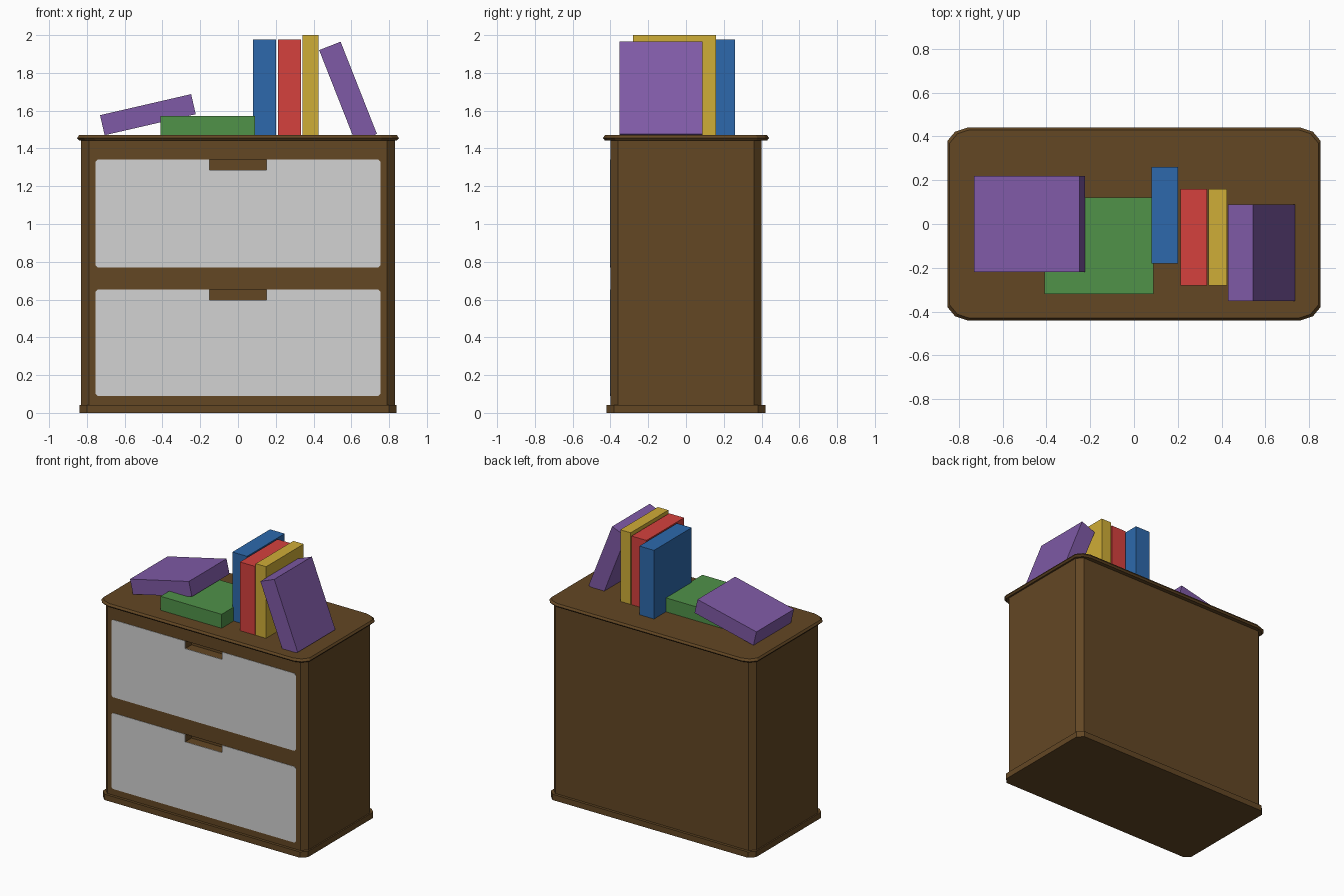
import bpy, bmesh, math

if "Cube" in bpy.data.objects:
    bpy.data.objects.remove(bpy.data.objects["Cube"])


def lin(c):
    c /= 255
    return c / 12.92 if c <= 0.04045 else ((c + 0.055) / 1.055) ** 2.4


def material(name, r, g, b):
    m = bpy.data.materials.new(name)
    m.diffuse_color = (lin(r), lin(g), lin(b), 1)
    m.use_nodes = True
    m.node_tree.nodes["Principled BSDF"].inputs["Base Color"].default_value = m.diffuse_color
    return m


BROWN = material("brown_wood", 99, 71, 36)
PALE = material("pale_grey", 210, 210, 210)
PURPLE = material("purple", 127, 90, 166)
GREEN = material("green", 80, 146, 73)
BLUE = material("blue", 45, 105, 172)
RED = material("red", 213, 65, 61)
YELLOW = material("yellow", 207, 173, 55)


def loft(name, rings, mat):
    """Closed solid through a stack of point rings."""
    bm = bmesh.new()
    vs = [[bm.verts.new(p) for p in ring] for ring in rings]
    n = len(vs[0])
    for a, b in zip(vs, vs[1:]):
        for i in range(n):
            j = (i + 1) % n
            bm.faces.new((a[i], a[j], b[j], b[i]))
    bm.faces.new(vs[0][::-1])
    bm.faces.new(vs[-1])
    bmesh.ops.recalc_face_normals(bm, faces=bm.faces)
    me = bpy.data.meshes.new(name)
    bm.to_mesh(me)
    bm.free()
    me.materials.append(mat)
    ob = bpy.data.objects.new(name, me)
    bpy.context.collection.objects.link(ob)
    return ob


def outline(hx, hy, z, corner):
    """Rectangle ring whose corners follow (inset x, inset y) points."""
    pts = []
    for sx, sy in ((1, 1), (-1, 1), (-1, -1), (1, -1)):
        c = [(sx * (hx - dx), sy * (hy - dy), z) for dx, dy in corner]
        pts += c if sx * sy > 0 else c[::-1]
    return pts


def extrude_y(name, pts, y0, y1, mat):
    return loft(name, [[(x, y, z) for x, z in pts] for y in (y0, y1)], mat)


# Cabinet carcass, plinth and moulded top
chamfer = [(0, 0.04), (0.04, 0)]
rounded = [(0, 0.06), (0.035, 0.018), (0.09, 0)]
body = loft("cabinet_body", [outline(0.83, 0.40, z, chamfer) for z in (0.02, 1.45)], BROWN)
loft("plinth", [outline(0.84, 0.42, z, chamfer) for z in (0, 0.043)], BROWN)
loft("cabinet_top", [outline(0.842, 0.43, 1.443, rounded),
                     outline(0.852, 0.44, 1.455, rounded),
                     outline(0.842, 0.43, 1.47, rounded)], BROWN)

# Drawer fronts with a hand notch cut into the carcass behind
for name, z0, z1 in (("lower", 0.09, 0.652), ("upper", 0.769, 1.342)):
    w, n, zn, c = 0.755, 0.15, z1 - 0.055, 0.012
    half = [(n, zn), (n, z1), (w - c, z1), (w, z1 - c), (w, z0 + c), (w - c, z0)]
    pts = half + [(-x, z) for x, z in reversed(half)]
    extrude_y(name + "_drawer_front", pts, -0.403, -0.399, PALE)
    cutter = extrude_y("notch_cutter", [(-n, zn), (n, zn), (n, z1), (-n, z1)],
                       -0.5, -0.33, BROWN)
    cutter.hide_render = True
    mod = body.modifiers.new("notch", 'BOOLEAN')
    mod.operation, mod.solver, mod.object = 'DIFFERENCE', 'EXACT', cutter
    bpy.context.view_layer.objects.active = body
    bpy.ops.object.modifier_apply(modifier=mod.name)
    bpy.data.objects.remove(cutter)


# Books: pivot corner, size, tilt in the front plane, depth range
def book(name, x, z, w, h, deg, y0, y1, mat):
    c, s = math.cos(math.radians(deg)), math.sin(math.radians(deg))
    pts = [(x + a * c - b * s, z + a * s + b * c)
           for a, b in ((0, 0), (w, 0), (w, h), (0, h))]
    extrude_y(name, pts, y0, y1, mat)


T = 1.47
book("flat_book", -0.41, T, 0.50, 0.103, 0, -0.32, 0.12, GREEN)
book("resting_book", -0.706, T, 0.495, 0.109, 13, -0.22, 0.22, PURPLE)
book("blue_book", 0.08, T, 0.12, 0.508, 0, -0.18, 0.26, BLUE)
book("red_book", 0.212, T, 0.122, 0.508, 0, -0.28, 0.16, RED)
book("yellow_book", 0.341, T, 0.085, 0.53, 0, -0.28, 0.16, YELLOW)
book("leaning_book", 0.622, 1.432, 0.122, 0.525, 21.5, -0.352, 0.088, PURPLE)
